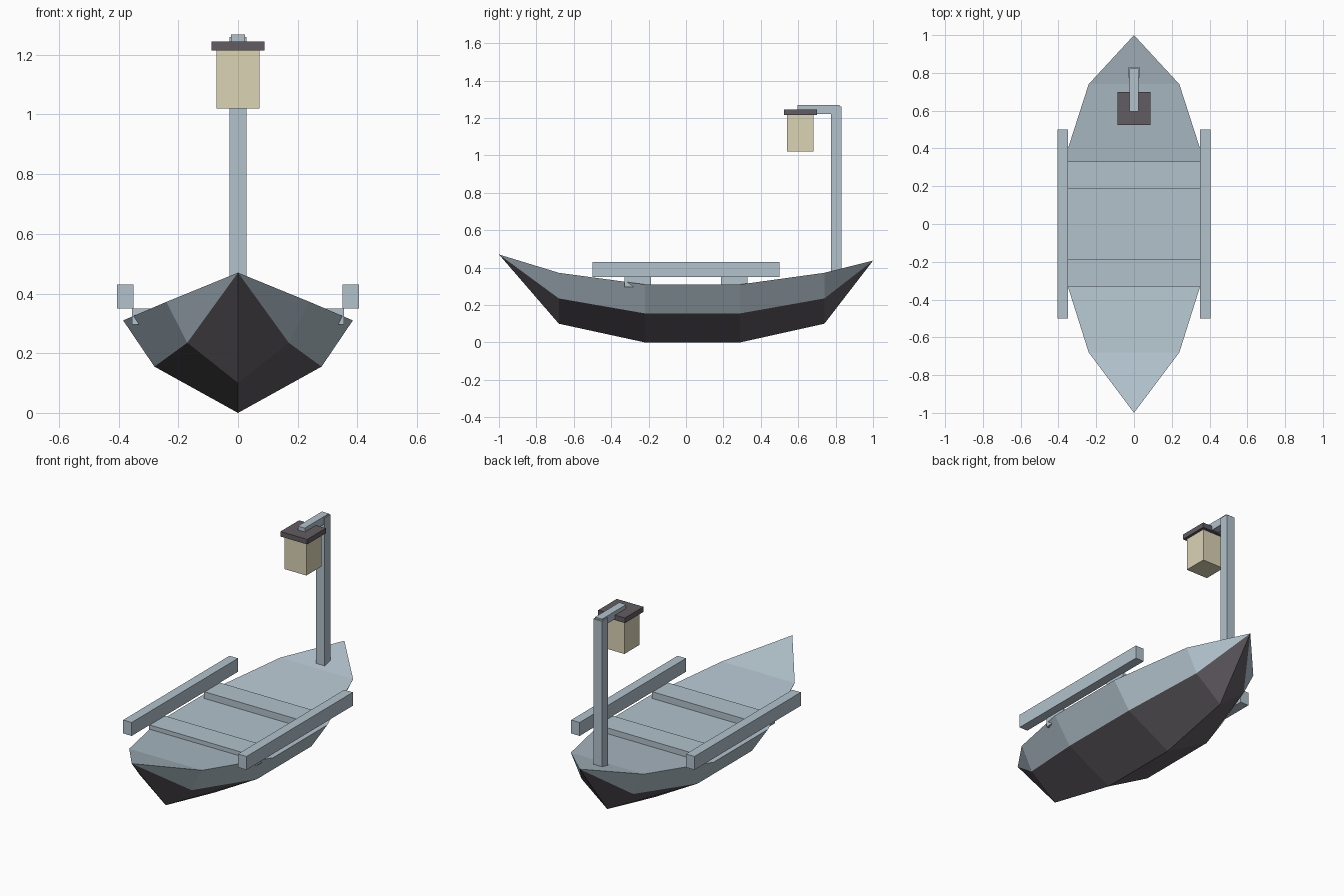
import bpy
import bmesh

if "Cube" in bpy.data.objects:
    bpy.data.objects.remove(bpy.data.objects["Cube"])


def material(name, rgb):
    """Flat material from 0-255 sRGB."""
    m = bpy.data.materials.new(name)
    lin = [((c / 255 + 0.055) / 1.055) ** 2.4 for c in rgb]
    m.diffuse_color = (*lin, 1)
    m.use_nodes = True
    m.node_tree.nodes["Principled BSDF"].inputs["Base Color"].default_value = m.diffuse_color
    return m


WOOD = material("blue grey wood", (178, 194, 204))
DARK = material("dark charcoal", (97, 92, 98))
GLOW = material("pale lantern", (219, 211, 181))


def finish(name, bm, mats):
    bmesh.ops.recalc_face_normals(bm, faces=bm.faces[:])
    me = bpy.data.meshes.new(name)
    bm.to_mesh(me)
    bm.free()
    for m in mats:
        me.materials.append(m)
    ob = bpy.data.objects.new(name, me)
    bpy.context.collection.objects.link(ob)
    return ob


def box(name, x, y, z, mat):
    """Box from (min, max) ranges."""
    bm = bmesh.new()
    bmesh.ops.create_cube(bm, size=1)
    for v in bm.verts:
        v.co = [r[0] if c < 0 else r[1] for c, r in zip(v.co, (x, y, z))]
    return finish(name, bm, [mat])


# Hull: stations of y, sheer (x, z), chine (x, z), keel z, with pointed ends
stations = [
    (-0.68, 0.24, 0.372, 0.17, 0.235, 0.10),
    (-0.22, 0.385, 0.31, 0.28, 0.155, 0.0),
    (0.29, 0.385, 0.31, 0.28, 0.155, 0.0),
    (0.74, 0.24, 0.372, 0.17, 0.235, 0.10),
]
bm = bmesh.new()
rings = []
for y, sx, sz, cx, cz, kz in stations:
    section = [(-sx, sz), (-cx, cz), (0, kz), (cx, cz), (sx, sz)]
    rings.append([bm.verts.new((x, y, z)) for x, z in section])


def hull_face(verts, strip):
    # strips 1 and 2 lie below the chine and are dark
    bm.faces.new(verts).material_index = 1 if strip in (1, 2) else 0


for a, b in zip(rings, rings[1:]):
    for i in range(5):
        j = (i + 1) % 5
        hull_face((a[i], a[j], b[j], b[i]), i)
for ring, tip in ((rings[0], (0, -1, 0.47)), (rings[-1], (0, 1, 0.437))):
    t = bm.verts.new(tip)
    for i in range(5):
        hull_face((ring[i], ring[(i + 1) % 5], t), i)
finish("hull", bm, [WOOD, DARK])

# Benches across the deck
box("front_bench", (-0.355, 0.355), (-0.33, -0.187), (0.297, 0.35), WOOD)
box("rear_bench", (-0.355, 0.355), (0.187, 0.33), (0.297, 0.35), WOOD)

# Side rails
box("left_rail", (-0.406, -0.35), (-0.5, 0.5), (0.35, 0.43), WOOD)
box("right_rail", (0.35, 0.406), (-0.5, 0.5), (0.35, 0.43), WOOD)

# Lantern post and arm
box("lantern_post", (-0.028, 0.028), (0.775, 0.832), (0.34, 1.26), WOOD)
box("lantern_arm", (-0.023, 0.023), (0.595, 0.822), (1.222, 1.268), WOOD)

# Lantern
box("lantern_body", (-0.072, 0.072), (0.54, 0.682), (1.02, 1.216), GLOW)
box("lantern_roof", (-0.088, 0.088), (0.525, 0.7), (1.215, 1.245), DARK)
